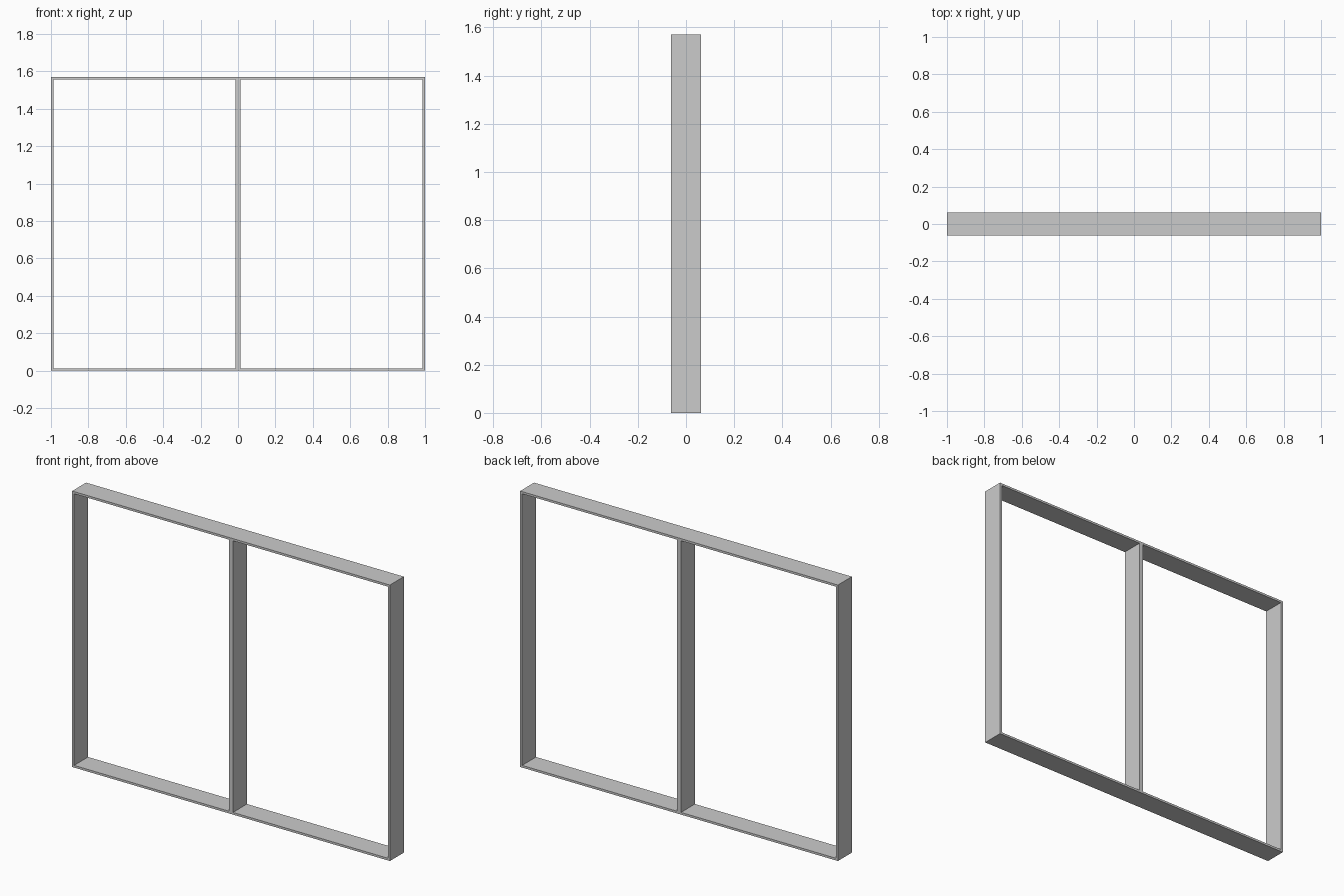
import bpy

if "Cube" in bpy.data.objects:
    bpy.data.objects.remove(bpy.data.objects["Cube"])

W, H, D, T = 2.0, 1.57, 0.125, 0.0125   # overall width, height, depth, board thickness


def board(name, x, z, sx, sz):
    """Rectangular board centred at (x, 0, z)."""
    bpy.ops.mesh.primitive_cube_add(size=1, location=(x, 0, z))
    ob = bpy.context.object
    ob.name = name
    ob.scale = (sx, D, sz)
    bpy.ops.object.transform_apply(location=False, rotation=False, scale=True)
    return ob


# full-width top and bottom boards
board("bottom_board", 0, T / 2, W, T)
board("top_board", 0, H - T / 2, W, T)

# side boards and the paired centre uprights fit between them
for side, s in (("left", -1), ("right", 1)):
    board(side + "_side_board", s * (W - T) / 2, H / 2, T, H - 2 * T)
    board(side + "_centre_upright", s * T / 2, H / 2, T, H - 2 * T)
